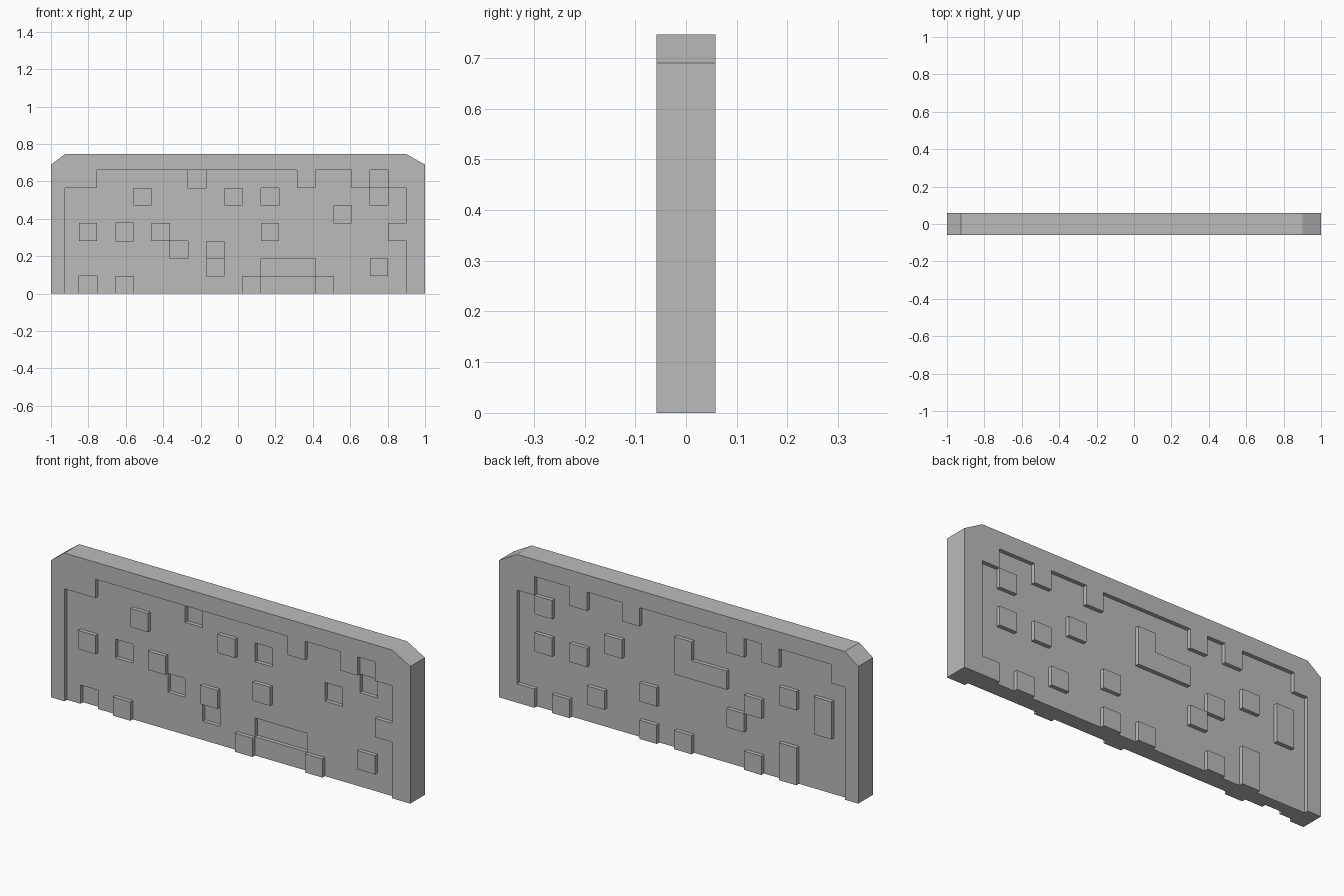
import bpy
import bmesh

if "Cube" in bpy.data.objects:
    bpy.data.objects.remove(bpy.data.objects["Cube"], do_unlink=True)

HALF = 0.0585    # half of the full wall thickness
RELIEF = 0.02    # height of one relief step
FACE = HALF - RELIEF

stone = bpy.data.materials.new("stone_grey")
stone.use_nodes = True
GREY = (0.5, 0.5, 0.5, 1)
stone.diffuse_color = GREY
stone.node_tree.nodes["Principled BSDF"].inputs["Base Color"].default_value = GREY


def col(i):
    return -0.925 if i == 0 else -0.85 + 0.0972 * (i - 1)


def row(j):
    return 0.0943 * j


def plate(name, outline, y0, y1):
    """Extrude an x-z outline from y0 to y1."""
    bm = bmesh.new()
    face = bm.faces.new([bm.verts.new((x, y0, z)) for x, z in outline])
    new = bmesh.ops.extrude_face_region(bm, geom=[face])["geom"]
    moved = [v for v in new if isinstance(v, bmesh.types.BMVert)]
    bmesh.ops.translate(bm, verts=moved, vec=(0, y1 - y0, 0))
    bmesh.ops.recalc_face_normals(bm, faces=bm.faces)
    mesh = bpy.data.meshes.new(name)
    bm.to_mesh(mesh)
    bm.free()
    mesh.materials.append(stone)
    obj = bpy.data.objects.new(name, mesh)
    bpy.context.collection.objects.link(obj)
    return obj


def cell_outline(c0, c1, r0, r1):
    a, b, lo, hi = col(c0), col(c1), row(r0), row(r1)
    return [(a, lo), (b, lo), (b, hi), (a, hi)]


def steps(start, moves):
    """Inner frame edge: alternate column and row moves from a start cell."""
    c, r = start
    path = [(c, r)]
    for k, value in enumerate(moves):
        c, r = (c, value) if k % 2 == 0 else (value, r)
        path.append((c, r))
    return [(col(i), row(j)) for i, j in path]


# Slab with clipped upper corners
outer = [(1, 0), (1, 0.69), (0.9, 0.746), (-0.925, 0.746), (-1, 0.69), (-1, 0)]
core = plate("wall_core", outer, -FACE, FACE)

# Raised stepped borders, left to right along the inner edge
front_edge = steps((0, 0), [6, 2, 7, 13, 6, 14, 7, 16, 6, 17, 7, 18, 6, 19,
                            4, 18, 3, 19, 0])
back_edge = steps((0, 0), [6, 1, 7, 4, 6, 5, 7, 6, 6, 7, 7, 12, 6, 13, 7, 15,
                           6, 16, 7, 18, 6, 19, 1, 18, 0])
plate("front_border", outer + front_edge, -HALF, -FACE)
plate("back_border", outer + back_edge, FACE, HALF)

# Raised stones: single cells as (column, row)
front_stones = [(4, 5), (9, 5), (1, 3), (5, 3), (8, 2), (11, 3),
                (10, 0), (14, 0), (17, 1), (3, 0)]
back_stones = [(17, 5), (17, 3), (15, 3), (13, 4), (16, 0), (14, 1), (11, 2),
               (11, 0), (9, 0), (6, 2), (5, 3), (3, 4), (5, 0)]
for c, r in front_stones:
    plate("front_stone", cell_outline(c, c + 1, r, r + 1), -HALF, -FACE)
for c, r in back_stones:
    plate("back_stone", cell_outline(c, c + 1, r, r + 1), FACE, HALF)

# Larger stones on the back
plate("back_tall_stone", cell_outline(1, 2, 3, 5), FACE, HALF)
plate("back_base_stone", cell_outline(3, 4, 0, 2), FACE, HALF)
angle = [(7, 4), (10, 4), (10, 6), (9, 6), (9, 5), (7, 5)]
plate("back_angled_stone", [(col(c), row(r)) for c, r in angle], FACE, HALF)

# Sunken stones cut into the front of the slab
sunken = [(7, 8, 6, 7), (11, 12, 5, 6), (17, 18, 5, 6), (15, 16, 4, 5),
          (3, 4, 3, 4), (6, 7, 2, 3), (8, 9, 1, 2), (11, 14, 1, 2),
          (1, 2, -1, 1)]
for cell in sunken:
    cutter = plate("cutter", cell_outline(*cell), -HALF, -FACE + RELIEF)
    cutter.hide_render = True
    mod = core.modifiers.new("sunken_stone", "BOOLEAN")
    mod.operation = "DIFFERENCE"
    mod.solver = "EXACT"
    mod.object = cutter
    bpy.context.view_layer.objects.active = core
    bpy.ops.object.modifier_apply(modifier=mod.name)
    bpy.data.objects.remove(cutter, do_unlink=True)
